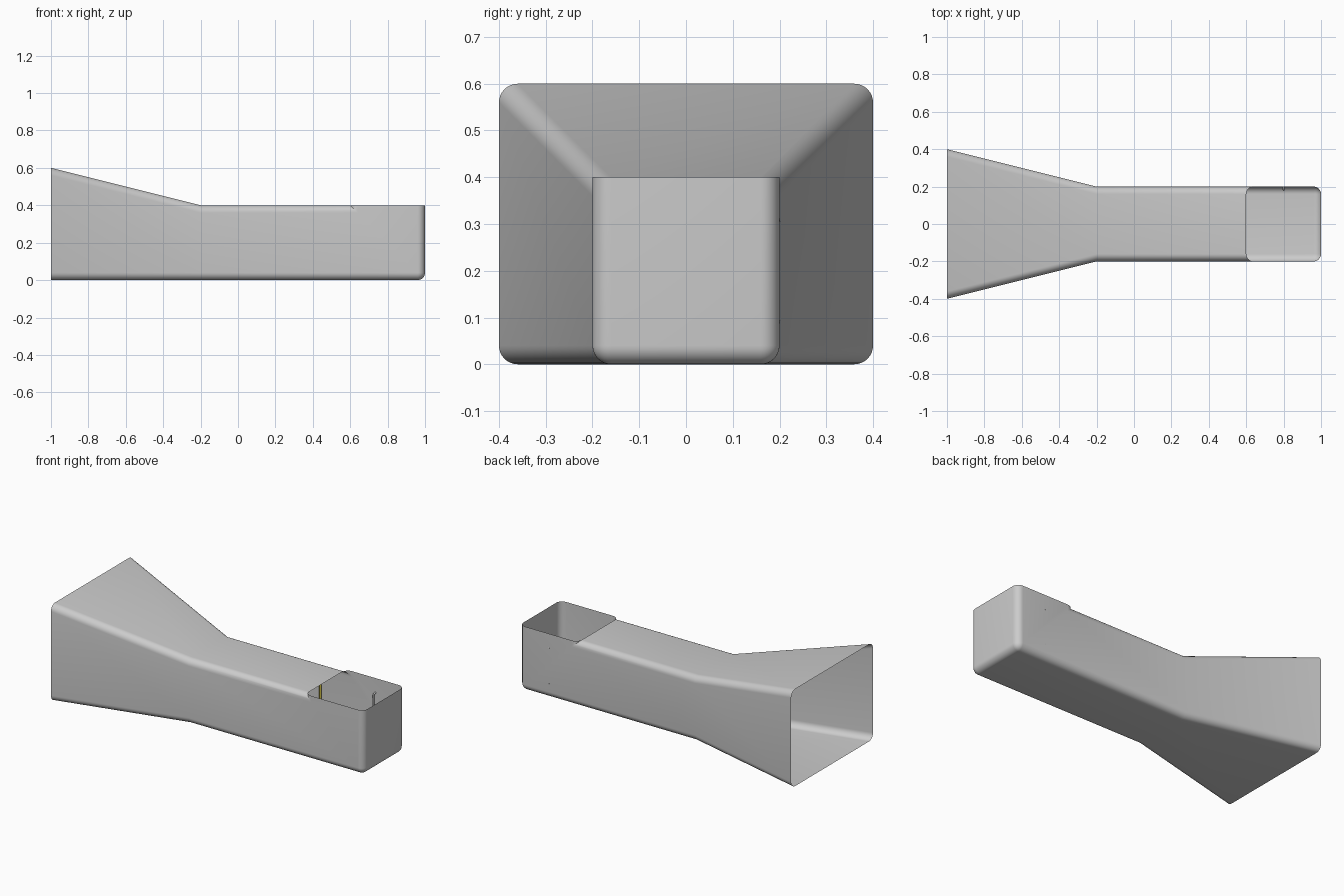
import bpy, bmesh
from math import sin, cos, pi, radians

if "Cube" in bpy.data.objects:
    bpy.data.objects.remove(bpy.data.objects["Cube"])

R, N = 0.04, 8  # corner radius and segments


def section(w, h):
    """Rounded rectangle as (y, z) points, standing on z = 0."""
    pts = []
    corners = [(w - R, h - R), (-w + R, h - R), (-w + R, R), (w - R, R)]
    for q, (cy, cz) in enumerate(corners):
        for i in range(N + 1):
            a = (q + i / N) * pi / 2
            pts.append((cy + R * cos(a), cz + R * sin(a)))
    return pts


def bend(y, z, a):
    """Mitred elbow with its outer heel rounded, a = 0 to 90 degrees."""
    if z >= R:
        return (1 - z, y, z)
    return (1 - R + (R - z) * sin(a), y, R - (R - z) * cos(a))


def smooth(obj):
    bpy.ops.object.select_all(action='DESELECT')
    bpy.context.view_layer.objects.active = obj
    obj.select_set(True)
    bpy.ops.object.shade_smooth_by_angle(angle=radians(30))


# Open sheet duct: flared inlet, straight run, upturned outlet
neck = section(0.2, 0.4)
rings = [[(-1, y, z) for y, z in section(0.4, 0.6)],
         [(-0.2, y, z) for y, z in neck]]
rings += [[bend(y, z, i / N * pi / 2) for y, z in neck] for i in range(N + 1)]
rings.append([(1 - z, y, 0.4) for y, z in neck])

bm = bmesh.new()
loops = [[bm.verts.new(p) for p in ring] for ring in rings]
for a, b in zip(loops, loops[1:]):
    for i in range(len(a)):
        j = (i + 1) % len(a)
        bm.faces.new((a[i], a[j], b[j], b[i]))
bmesh.ops.remove_doubles(bm, verts=bm.verts, dist=1e-5)
bmesh.ops.recalc_face_normals(bm, faces=bm.faces)
mesh = bpy.data.meshes.new("duct")
bm.to_mesh(mesh)
bm.free()
duct = bpy.data.objects.new("duct", mesh)
bpy.context.collection.objects.link(duct)
smooth(duct)


def rod(name, pts, radius):
    """Thin round bar along a polyline."""
    cu = bpy.data.curves.new(name, 'CURVE')
    cu.dimensions = '3D'
    cu.bevel_depth = radius
    cu.bevel_resolution = 2
    cu.use_fill_caps = True
    sp = cu.splines.new('POLY')
    sp.points.add(len(pts) - 1)
    for p, co in zip(sp.points, pts):
        p.co = (*co, 1)
    obj = bpy.data.objects.new(name, cu)
    bpy.context.collection.objects.link(obj)
    return obj


# Small grab handle on the inside of the outlet wall
rod("inner_handle", [(0.8, 0.201, 0.31), (0.8, 0.188, 0.308), (0.8, 0.182, 0.30),
                     (0.8, 0.182, 0.10), (0.8, 0.188, 0.092), (0.8, 0.201, 0.09)], 0.005)

# Yellow strip on the inside wall of the straight run
strip = rod("yellow_strip", [(0.43, 0.192, 0.09), (0.43, 0.192, 0.31)], 0.007)
yellow = bpy.data.materials.new("yellow")
yellow.diffuse_color = (0.6, 0.5, 0.05, 1)
yellow.use_nodes = True
yellow.node_tree.nodes["Principled BSDF"].inputs["Base Color"].default_value = yellow.diffuse_color
strip.data.materials.append(yellow)
